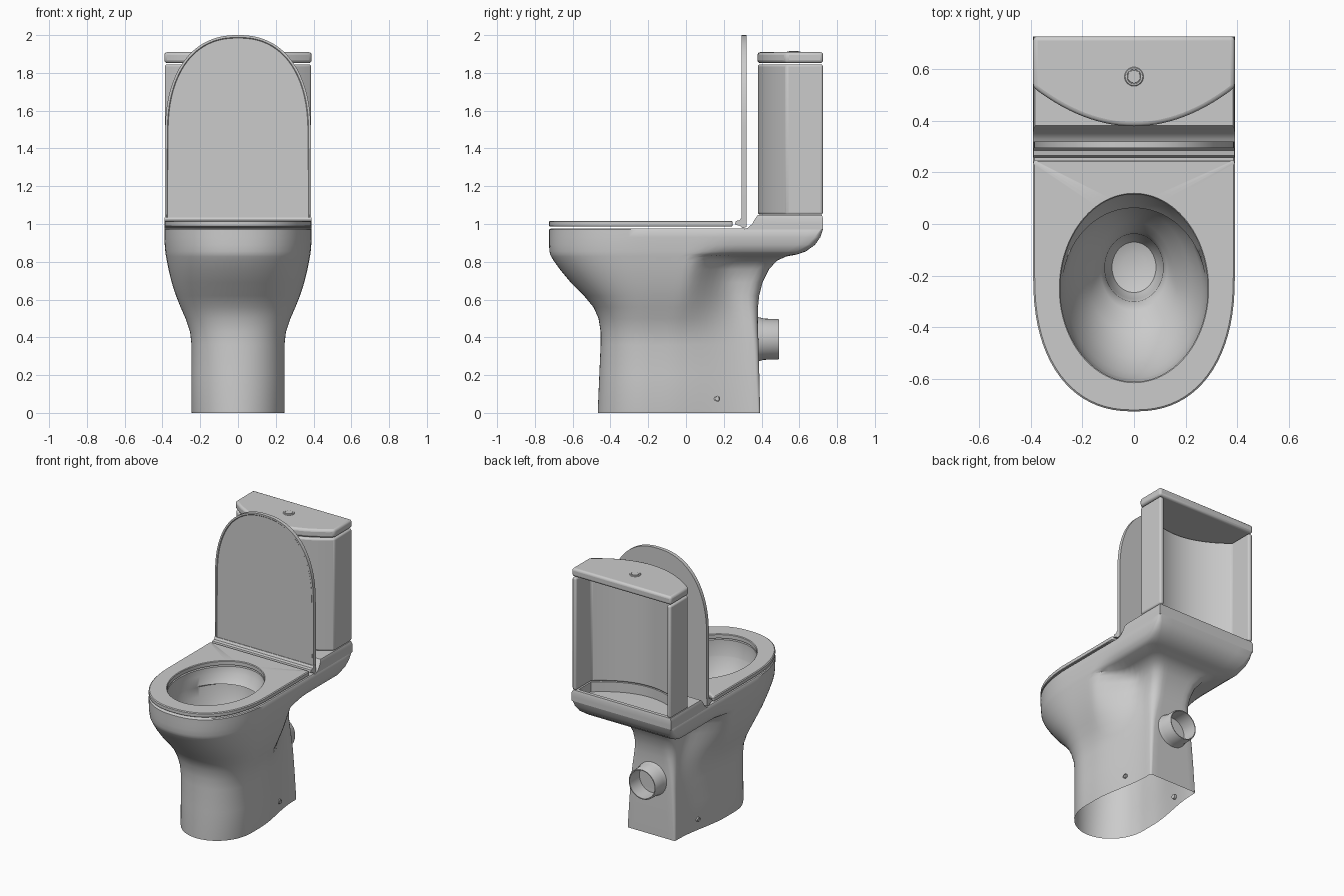
import bpy, bmesh, math
from math import sin, cos, pi

if "Cube" in bpy.data.objects:
    bpy.data.objects.remove(bpy.data.objects["Cube"])


def finish(bm, name, bevel=0.0, angle=35):
    bmesh.ops.recalc_face_normals(bm, faces=bm.faces)
    me = bpy.data.meshes.new(name)
    bm.to_mesh(me)
    bm.free()
    ob = bpy.data.objects.new(name, me)
    bpy.context.collection.objects.link(ob)
    if bevel:
        m = ob.modifiers.new("bevel", 'BEVEL')
        m.width, m.segments, m.limit_method = bevel, 3, 'ANGLE'
        m.angle_limit = math.radians(35)
    bpy.ops.object.select_all(action='DESELECT')
    ob.select_set(True)
    bpy.context.view_layer.objects.active = ob
    bpy.ops.object.shade_smooth_by_angle(angle=math.radians(angle))
    return ob


def loft(name, rings, wrap=False, cap_start=False, cap_end=False, angle=35):
    bm = bmesh.new()
    vs = [[bm.verts.new(p) for p in r] for r in rings]
    n = len(vs[0])
    pairs = list(zip(vs, vs[1:])) + ([(vs[-1], vs[0])] if wrap else [])
    for a, b in pairs:
        for i in range(n):
            j = (i + 1) % n
            bm.faces.new((a[i], a[j], b[j], b[i]))
    if cap_start:
        bm.faces.new(vs[0])
    if cap_end:
        bm.faces.new(vs[-1])
    return finish(bm, name, angle=angle)


def prism(name, pts, to3d, lo, hi, bevel=0.0, inset=None):
    bm = bmesh.new()
    a, b = ([bm.verts.new(to3d(u, v, h)) for u, v in pts] for h in (lo, hi))
    front = bm.faces.new(a)
    bm.faces.new(b[::-1])
    for i in range(len(a)):
        j = (i + 1) % len(a)
        bm.faces.new((a[i], b[i], b[j], a[j]))
    bmesh.ops.recalc_face_normals(bm, faces=bm.faces)
    if inset:
        bmesh.ops.inset_region(bm, faces=[front], thickness=inset[0])
        bmesh.ops.inset_region(bm, faces=[front], thickness=0.004, depth=-inset[1])
    return finish(bm, name, bevel)


def clamp(t, hi=1.0):
    return min(max(t, 0), hi)


def smooth(t):
    t = clamp(t)
    return t * t * (3 - 2 * t)


def super_pt(a, p):
    """Point on a superellipse quarter, a from 0 to pi/2."""
    return abs(sin(a)) ** (2 / p), abs(cos(a)) ** (2 / p)


QF, QS, QC, QB = 20, 16, 5, 4   # points: front quarter, side, corner, back


def mirror_ring(half):
    return half + [(-x, y, z) for x, y, z in half[-2:0:-1]]


def d_ring(z, yf, yb, wf, wr, r, yc=-0.2):
    """D outline: rounded front, sides going from wf to wr, square back."""
    half = []
    for i in range(QF):
        s, c = super_pt(pi / 2 * i / QF, 2 + 0.3 * clamp(z / 0.9))
        half.append((wf * s, yc - (yc - yf) * c, z))
    rise = clamp(z - 0.4, 0.4)
    y0, span = -0.1 + 0.3 * rise, 0.45 - 0.55 * rise
    for i in range(QS):
        y = yc + (yb - r - yc) * i / QS
        half.append((wf + (wr - wf) * smooth((y - y0) / span), y, z))
    for i in range(QC):
        a = pi / 2 * i / (QC - 1)
        half.append((wr - r + r * cos(a), yb - r + r * sin(a), z))
    for i in range(1, QB + 1):
        half.append(((wr - r) * (1 - i / QB), yb, z))
    half[0] = (0, yf, z)
    return mirror_ring(half)


def egg_ring(z, w, yf, yb, yc=-0.25):
    """Egg outline with the same point count as d_ring."""
    rear = QS + QC + QB - 1
    half = []
    for i in range(QF + rear + 1):
        a = pi / 2 * i / QF if i < QF else pi / 2 * (1 + (i - QF) / rear)
        half.append((w * sin(a), yc - cos(a) * ((yc - yf) if i < QF else (yb - yc)), z))
    return mirror_ring(half)


def bow(w, yc, ys, yb, n=28):
    """Bowed front line with straight sides running to the back."""
    arc = [(-w + 2 * w * i / n, yc + (ys - yc) * (2 * i / n - 1) ** 2) for i in range(n + 1)]
    return [(-w, yb)] + arc + [(w, yb)]


def flat(x, y, h):
    return (x, y, h)


# Pan: pedestal, bulging bowl and rear shelf, then over the rim into the bowl
outer = [
    (0.00, -.467, .392, .245, .188, .012), (0.01, -.467, .392, .247, .188, .012),
    (0.20, -.459, .388, .246, .182, .02), (0.36, -.452, .384, .246, .174, .025),
    (0.43, -.452, .381, .254, .169, .03), (0.50, -.463, .380, .278, .164, .04),
    (0.56, -.490, .381, .304, .160, .05), (0.62, -.540, .387, .328, .159, .06),
    (0.69, -.610, .405, .351, .162, .06), (0.76, -.668, .440, .368, .176, .06),
    (0.805, -.700, .480, .377, .208, .06), (0.828, -.714, .530, .381, .262, .06),
    (0.838, -.719, .585, .383, .345, .06), (0.855, -.723, .635, .385, .370, .05),
    (0.89, -.725, .683, .388, .384, .04), (0.93, -.725, .711, .39, .39, .03),
    (0.970, -.725, .725, .39, .39, .015), (0.976, -.717, .720, .385, .385, .015),
]
inner = [
    (0.976, .287, -.612, .117), (0.93, .287, -.612, .108), (0.87, .278, -.600, .062),
    (0.862, .277, -.598, .090), (0.80, .262, -.575, .085), (0.70, .222, -.515, .055),
    (0.61, .165, -.420, .010), (0.56, .128, -.335, -.025), (0.52, .113, -.300, -.038),
    (0.42, .108, -.290, -.045), (0.37, .085, -.265, -.070), (0.355, .045, -.220, -.110),
]
rings = [d_ring(*r) for r in outer]
rings += [egg_ring(z, w, a, b, -.25 if z > .6 else (a + b) / 2) for z, w, a, b in inner]
loft("toilet_pan", rings, cap_end=True, angle=40)

# Raised rear shelf with an opening under the cistern
shelf = [(.39, .300, .300, .725, .970), (.39, .328, .328, .725, .980),
         (.39, .350, .350, .725, 1.000), (.389, .367, .367, .725, 1.030),
         (.382, .380, .380, .720, 1.047), (.355, .410, .560, .695, 1.047),
         (.355, .410, .560, .695, .978)]
loft("cistern_shelf", [[(x, y, z) for x, y in bow(w, a, b, c)] for w, a, b, c, z in shelf])

# Seat ring
seat = [d_ring(z, -.725 + i, .247 - i, .39 - i, .39 - i, .012)
        for z, i in ((.987, .004), (.990, 0), (1.012, 0), (1.017, .006))]
seat += [egg_ring(z, .285 + i, -.61 - i, .115 + i)
         for z, i in ((1.017, .004), (1.012, 0), (.987, 0))]
loft("seat", seat, wrap=True)

# Upright lid with a shallow recess, and its hinge bar
right = [super_pt(pi / 2 * i / 28, 2.3) for i in range(29)]
arch = [(.386 * s, 1.475 + .525 * c) for s, c in right[::-1]]
arch += [(-x, z) for x, z in arch[-2::-1]]
prism("lid", [(.386, 1.0)] + arch + [(-.386, 1.0)], lambda x, z, h: (x, h, z),
      .294, .320, inset=(.012, .004))
prism("hinge_bar", [(.258, .998), (.264, 1.016), (.285, 1.02), (.294, 1.035), (.320, 1.035),
                    (.320, .984), (.300, .978), (.285, .990)],
      lambda y, z, h: (h, y, z), -.388, .388)

# Cistern shell, open at the back, and its cover
prism("cistern", bow(.387, .38, .53, .725) + bow(.355, .412, .556, .725)[::-1],
      flat, 1.05, 1.845, .012)
prism("cistern_cover", bow(.39, .378, .528, .726), flat, 1.852, 1.91, .016)


# Turned parts: (radius, height) pairs mapped onto any axis
def turned(name, prof, to3d, n=40):
    loft(name, [[to3d(r * cos(2 * pi * i / n), r * sin(2 * pi * i / n), h) for i in range(n)]
                for r, h in prof], cap_start=True, cap_end=True)


turned("flush_button", [(.037, 1.90), (.037, 1.911), (.034, 1.914), (.028, 1.914),
                        (.027, 1.911), (.025, 1.911), (.024, 1.916)],
       lambda u, v, h: (u, .57 + v, h))
turned("outlet_pipe", [(.120, .36), (.115, .392), (.109, .41), (.107, .487), (.104, .493),
                       (.098, .493), (.096, .385)],
       lambda u, v, h: (u, h, .39 + v))

# Floor fixing caps on both sides
for side, s in (("left", -1), ("right", 1)):
    turned("fixing_cap_" + side, [(.016, .19), (.016, .217), (.012, .219), (.011, .214)],
           lambda u, v, h: (s * h, .165 + u, .075 + v), 20)
